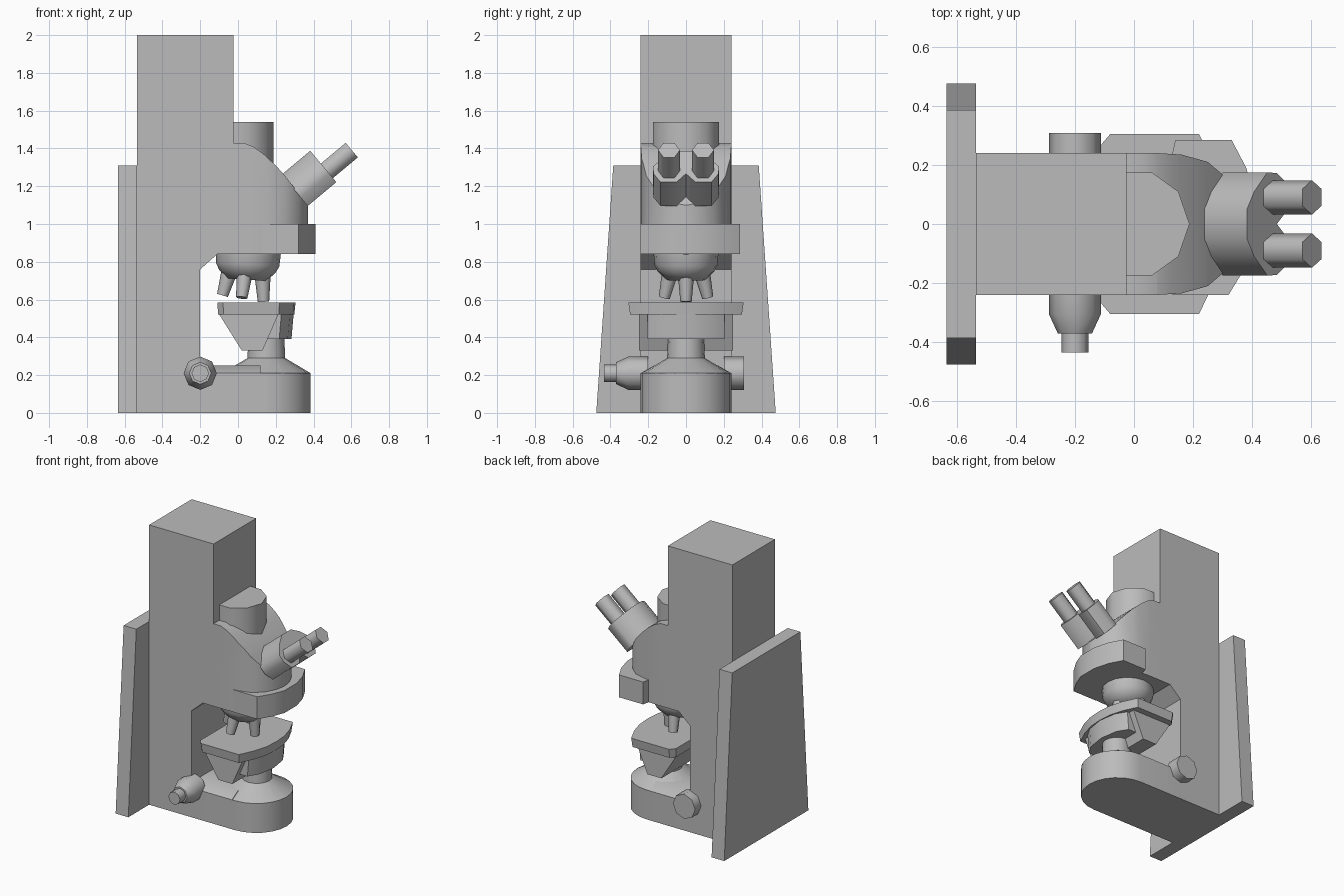
import bpy, bmesh
from math import sin, cos, pi, radians
from mathutils import Vector

cube = bpy.data.objects.get("Cube")
if cube:
    bpy.data.objects.remove(cube, do_unlink=True)

grey = bpy.data.materials.new("light_grey")
grey.use_nodes = True
GREY = (0.5, 0.5, 0.5, 1)
grey.diffuse_color = GREY
for node in grey.node_tree.nodes:
    if node.type == 'BSDF_PRINCIPLED':
        node.inputs["Base Color"].default_value = GREY


def activate(ob):
    bpy.ops.object.select_all(action='DESELECT')
    ob.select_set(True)
    bpy.context.view_layer.objects.active = ob


def loft(name, rings, angle=30):
    """Skin equal-length rings of points and cap both ends."""
    bm = bmesh.new()
    loops = [[bm.verts.new(p) for p in ring] for ring in rings]
    n = len(loops[0])
    for a, b in zip(loops, loops[1:]):
        for i in range(n):
            j = (i + 1) % n
            bm.faces.new((a[i], a[j], b[j], b[i]))
    bm.faces.new(loops[0])
    bm.faces.new(loops[-1])
    bmesh.ops.recalc_face_normals(bm, faces=bm.faces)
    mesh = bpy.data.meshes.new(name)
    bm.to_mesh(mesh)
    bm.free()
    ob = bpy.data.objects.new(name, mesh)
    bpy.context.collection.objects.link(ob)
    mesh.materials.append(grey)
    activate(ob)
    bpy.ops.object.shade_smooth_by_angle(angle=radians(angle))
    return ob


def plan_prism(name, pts, z0, z1, angle=50):
    return loft(name, [[(x, y, z) for x, y in pts] for z in (z0, z1)], angle)


def side_prism(name, pts, half, angle=30):
    return loft(name, [[(x, y, z) for x, z in pts] for y in (-half, half)], angle)


def mirrored(pts):
    """Close a half outline by mirroring it across y = 0."""
    return pts + [(x, -y) for x, y in reversed(pts) if y > 0]


def turned(name, start, axis, steps, sides=16, angle=50):
    """Round part along an axis; steps are (distance, radius)."""
    axis = Vector(axis).normalized()
    u = Vector((0, 1, 0)) if abs(axis.y) < 0.9 else Vector((1, 0, 0))
    u = (u - axis * u.dot(axis)).normalized()
    v = axis.cross(u)
    turns = [2 * pi * i / sides for i in range(sides)]
    rings = [[Vector(start) + axis * d + (u * cos(t) + v * sin(t)) * r for t in turns]
             for d, r in steps]
    return loft(name, rings, angle)


# Tapered rear plate
loft("back_plate", [[(x, -0.475, 0), (x, 0.475, 0), (x, 0.385, 1.31), (x, -0.385, 1.31)]
                    for x in (-0.635, -0.535)])

# Tall column with a chamfer under the arm
W = 0.24
side_prism("column", [(-0.535, 0), (-0.2, 0), (-0.2, 0.76), (-0.11, 0.84),
                      (-0.025, 0.84), (-0.025, 2), (-0.535, 2)], W)

# Base with a rounded front
arc = [(0.145 + W * sin(t), W * cos(t)) for t in [pi * i / 12 for i in range(6)]]
plan_prism("base", mirrored([(-0.2, W)] + arc + [(0.385, 0)]), 0, 0.21)

# Sloped cover, cone and stage post on the base
turned("post", (0.15, 0, 0.2), (0, 0, 1),
       [(0, 0.235), (0.01, 0.235), (0.09, 0.1), (0.2, 0.095)], 16)
loft("base_cover", [[(x, -W, 0.21), (x, W, 0.21), (x, 0.17, 0.25), (x, -0.17, 0.25)]
                    for x in (-0.2, 0.12)])

# Arm: side profile trimmed by a rounded plan
arm = side_prism("arm", [(-0.11, 0.84), (0.37, 0.84), (0.37, 1.1), (0.245, 1.26),
                         (0.2, 1.31), (0.13, 1.375), (0.08, 1.41), (0.03, 1.43),
                         (-0.025, 1.43), (-0.11, 1.43)], W)
trim = plan_prism("arm_trim", mirrored([(-0.3, 0.241), (0.06, 0.241), (0.16, 0.235),
                                        (0.25, 0.21), (0.32, 0.15), (0.36, 0.07),
                                        (0.371, 0)]), 0.7, 1.6)
trim.hide_render = True
mod = arm.modifiers.new("round_front", 'BOOLEAN')
mod.operation = 'INTERSECT'
mod.solver = 'EXACT'
mod.object = trim
activate(arm)
bpy.ops.object.modifier_apply(modifier=mod.name)
bpy.data.objects.remove(trim, do_unlink=True)
bpy.ops.object.shade_smooth_by_angle(angle=radians(30))

# Collar round the bottom of the arm, wider on the left side
plan_prism("collar", [(0.13, W), (0.14, 0.285), (0.33, 0.285), (0.38, 0.19), (0.41, 0.08),
                      (0.41, -0.06), (0.375, -0.15), (0.32, -W), (0.13, -W)], 0.84, 1.0, 40)

# Camera port on top of the arm
plan_prism("camera_port", mirrored([(-0.025, 0.175), (0.06, 0.175), (0.15, 0.11), (0.188, 0)]),
           1.25, 1.54, 55)

# Tilted twin eyepiece housing and eyepieces
ax = Vector((0.768, 0, 0.64))
up = Vector((-0.64, 0, 0.768))
foot = Vector((0.308, 0, 1.185))
section = [(0.05, 0.108), (0.11, 0.07), (0.175, 0), (0.172, -0.05), (0.135, -0.108),
           (0.05, -0.108)]
section = section + [(0, -0.05)] + [(-y, v) for y, v in reversed(section)]
loft("eyepiece_housing", [[foot + ax * d + up * v + Vector((0, y, 0)) for y, v in section]
                          for d in (-0.01, 0.187)], 50)
for side, y in (("left", 0.09), ("right", -0.09)):
    turned(side + "_eyepiece", foot - up * 0.03 + Vector((0, y, 0)), ax,
           [(0.15, 0.058), (0.358, 0.058)], 6, 65)

# Nosepiece turret with four splayed objectives
turned("turret", (0.055, 0, 0.85), (-0.06, 0, -1),
       [(0, 0.172), (0.065, 0.168), (0.1, 0.15), (0.145, 0.105)], 16)
for name, top, tip in (("rear", (-0.045, 0, 0.75), (-0.082, 0, 0.622)),
                       ("right", (0.035, -0.085, 0.74), (0.02, -0.115, 0.61)),
                       ("left", (0.035, 0.085, 0.74), (0.02, 0.115, 0.61)),
                       ("front", (0.13, 0, 0.73), (0.135, 0, 0.588))):
    d = Vector(tip) - Vector(top)
    turned(name + "_objective", top, d, [(0, 0.043), (d.length, 0.03)], 8)

# Stage: top plate, front block and wedge bracket
outline = mirrored([(-0.11, 0.27), (-0.08, 0.305), (0.22, 0.305), (0.27, 0.2),
                    (0.298, 0.1), (0.305, 0)])
loft("stage_plate", [[(x * 0.97 + 0.002, y * 0.97, 0.52) for x, y in outline],
                     [(x, y, 0.585) for x, y in outline]], 40)
block = mirrored([(0.06, 0.205), (0.23, 0.205), (0.275, 0.13), (0.295, 0)])
loft("stage_block", [[(x - 0.012, y, 0.39) for x, y in block],
                     [(x, y, 0.53) for x, y in block]], 50)
side_prism("stage_bracket", [(-0.102, 0.525), (0.02, 0.33), (0.13, 0.33), (0.215, 0.525)], 0.25)

# Focus knobs
turned("right_focus_knob", (-0.2, -0.2, 0.21), (0, -1, 0),
       [(0, 0.088), (0.105, 0.088), (0.17, 0.058)], 8)
turned("right_fine_knob", (-0.2, -0.36, 0.21), (0, -1, 0), [(0, 0.046), (0.075, 0.046)], 8)
turned("left_focus_knob", (-0.2, 0.2, 0.21), (0, 1, 0), [(0, 0.088), (0.108, 0.088)], 8)
